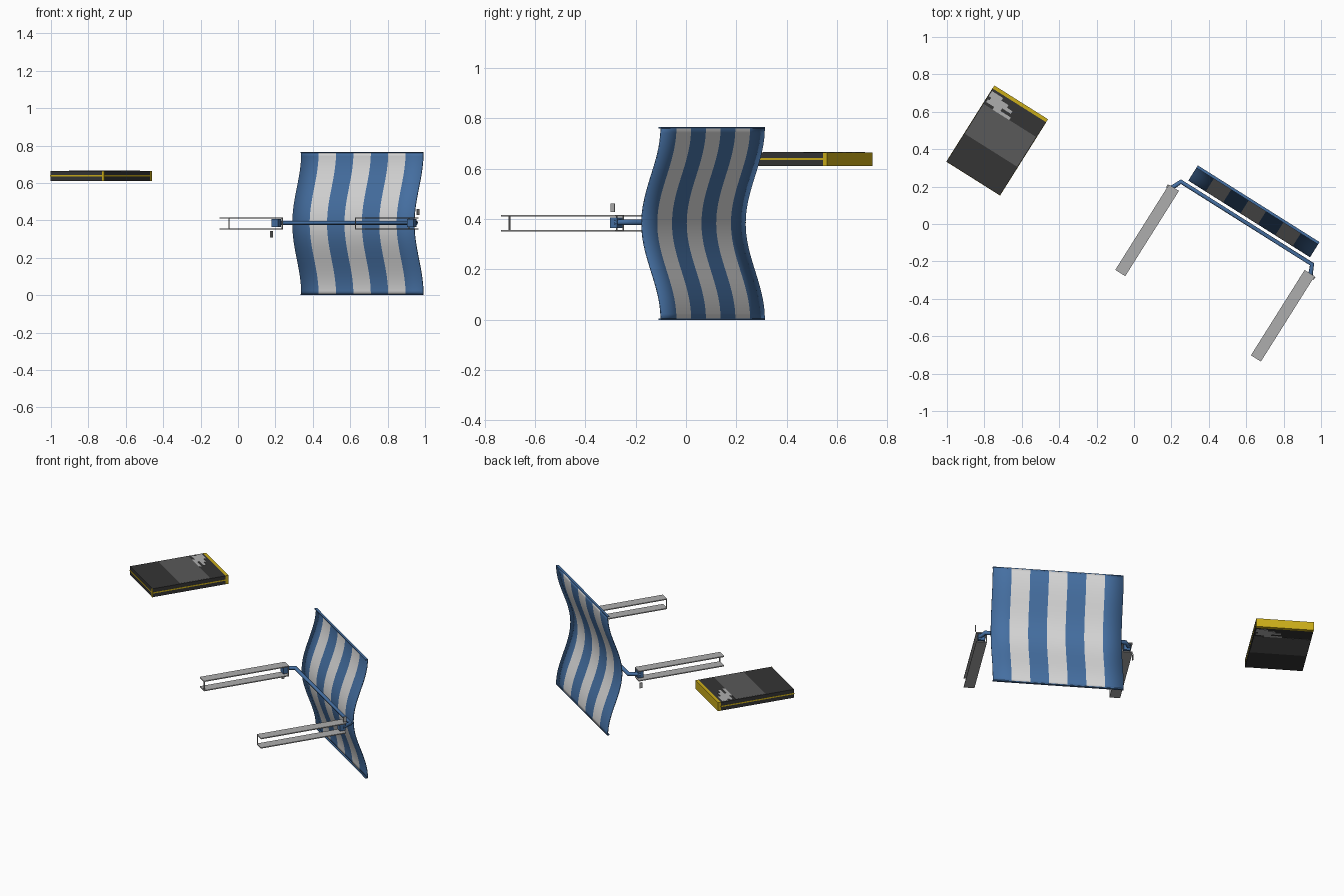
import bpy, bmesh, math
from mathutils import Matrix, Vector

if "Cube" in bpy.data.objects:
    bpy.data.objects.remove(bpy.data.objects["Cube"])

TURN = Matrix.Rotation(math.radians(-32.2), 4, 'Z')   # whole set is turned about z
MID = 0.506                                           # mirror line of the awning frame


def material(name, rgb):
    m = bpy.data.materials.new(name)
    m.use_nodes = True
    m.diffuse_color = (*rgb, 1)
    m.node_tree.nodes["Principled BSDF"].inputs["Base Color"].default_value = (*rgb, 1)
    return m


BLUE = material("cloth blue", (0.06, 0.16, 0.36))
WHITE = material("cloth white", (0.68, 0.68, 0.68))
STEEL = material("steel grey", (0.42, 0.42, 0.42))
CHARCOAL = material("charcoal", (0.035, 0.035, 0.035))
PANEL = material("panel grey", (0.10, 0.10, 0.10))
YELLOW = material("yellow", (0.60, 0.42, 0.01))


def finish(bm, name, *mats):
    bmesh.ops.recalc_face_normals(bm, faces=bm.faces)
    mesh = bpy.data.meshes.new(name)
    bm.to_mesh(mesh)
    bm.free()
    for m in mats:
        mesh.materials.append(m)
    obj = bpy.data.objects.new(name, mesh)
    bpy.context.collection.objects.link(obj)
    obj.matrix_world = TURN
    return obj


def box(name, lo, hi, mat):
    lo, hi = Vector(lo), Vector(hi)
    bm = bmesh.new()
    bmesh.ops.create_cube(bm, size=1)
    for v in bm.verts:
        v.co = (lo + hi) / 2 + v.co * (hi - lo)
    return finish(bm, name, mat)


# Striped wavy cloth, one column of faces per stripe
U0, U1, HEIGHT, STRIPES, ROWS = 0.122, 0.891, 0.762, 7, 36
bm = bmesh.new()
grid = []
for r in range(ROWS + 1):
    t = r / ROWS
    depth = 0.399 + 0.045 * math.cos(math.tau * t)
    grid.append([bm.verts.new((U0 + (U1 - U0) * c / STRIPES, depth, 0.002 + HEIGHT * t))
                 for c in range(STRIPES + 1)])
for r in range(ROWS):
    for c in range(STRIPES):
        f = bm.faces.new((grid[r][c], grid[r][c + 1], grid[r + 1][c + 1], grid[r + 1][c]))
        f.material_index = c % 2
        f.smooth = True
cloth = finish(bm, "striped_cloth", BLUE, WHITE)
thick = cloth.modifiers.new("thickness", 'SOLIDIFY')
thick.thickness = 0.006
thick.offset = 0

# Thin hems along the upper and lower edges
for name, z in (("lower_hem", 0), ("upper_hem", HEIGHT - 0.002)):
    box(name, (U0, 0.432, z), (U1, 0.447, z + 0.005), BLUE)

# Frame bar with bent ends
path = [(0.064, 0.262), (0.092, 0.325)]
path += [(2 * MID - u, v) for u, v in reversed(path)]
curve = bpy.data.curves.new("frame_bar", 'CURVE')
curve.dimensions = '3D'
curve.bevel_depth = 0.0125
curve.bevel_resolution = 1
curve.use_fill_caps = True
spline = curve.splines.new('POLY')
spline.points.add(len(path) - 1)
for p, (u, v) in zip(spline.points, path):
    p.co = (u, v, 0.387, 1)
curve.materials.append(BLUE)
bar = bpy.data.objects.new("frame_bar", curve)
bpy.context.collection.objects.link(bar)
bar.matrix_world = TURN


# Rails, mirrored about the middle of the frame
def side_box(side, name, u0, u1, v0, v1, z0, z1, mat):
    if side == "left":
        u0, u1 = 2 * MID - u1, 2 * MID - u0
    box(side + "_" + name, (u0, v0, z0), (u1, v1, z1), mat)


for side in ("right", "left"):
    side_box(side, "rail_top", 0.046, 0.109, -0.261, 0.278, 0.410, 0.416, STEEL)
    side_box(side, "rail_bottom", 0.046, 0.109, -0.261, 0.278, 0.350, 0.356, STEEL)
    for name, v in (("front_post", -0.261), ("rear_post", 0.273)):
        side_box(side, name, 0.104, 0.109, v, v + 0.005, 0.354, 0.412, STEEL)
    side_box(side, "bracket", 0.058, 0.098, 0.245, 0.278, 0.365, 0.406, BLUE)
    pin_z = 0.308 if side == "right" else 0.428
    side_box(side, "pin", 0.040, 0.046, 0.258, 0.276, pin_z, pin_z + 0.034, STEEL)

# Flat case with a yellow rear end and a yellow seam
A0, A1, B0, B1, Z0, Z1 = -1.026, -0.688, -0.252, 0.229, 0.611, 0.665
box("case_body", (A0, B0, Z0), (A1, 0.21, Z1), CHARCOAL)
box("case_rear_end", (A0, 0.21, Z0), (A1, B1, Z1), YELLOW)
box("case_seam", (A0 - 0.001, B0 - 0.001, 0.634), (A1 + 0.001, 0.212, 0.642), YELLOW)
box("case_corner_strip", (A1 - 0.012, B0 - 0.001, Z0), (A1 + 0.001, B0 + 0.002, Z1), YELLOW)

# Panels and worn strips on both broad faces; the lower face is turned half round
centre = (A0 + A1) / 2
strips = [(0.005, 0.075), (0.005, 0.120), (0.020, 0.155), (0.010, 0.100), (0.060, 0.165)]
for face, z, flip in (("upper", Z1, 1), ("lower", Z0, -1)):
    box(face + "_panel", (A0 + 0.004, -0.074, z - 0.001), (A1 - 0.004, 0.115, z + 0.001), PANEL)
    for i, (start, end) in enumerate(strips):
        us = sorted(centre + flip * (A0 + s - centre) for s in (start, end))
        v = 0.197 - 0.0165 * i
        box(f"{face}_strip_{i + 1}", (us[0], v - 0.0165, z - 0.001), (us[1], v, z + 0.0015), STEEL)
